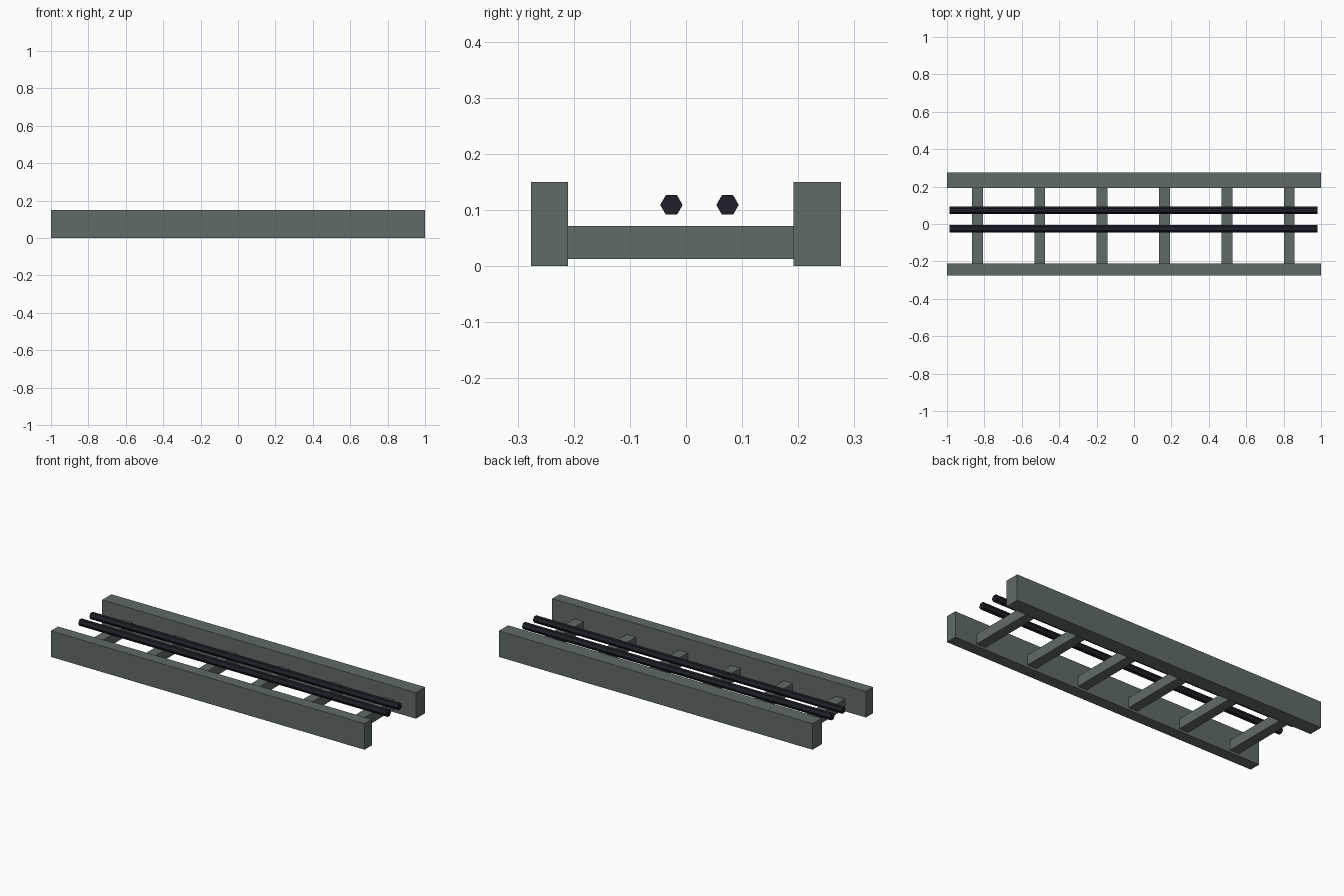
import bpy, math

if "Cube" in bpy.data.objects:
    bpy.data.objects.remove(bpy.data.objects["Cube"])


def material(name, color):
    m = bpy.data.materials.new(name)
    m.diffuse_color = (*color, 1)
    m.use_nodes = True
    m.node_tree.nodes["Principled BSDF"].inputs["Base Color"].default_value = m.diffuse_color
    return m


steel = material("grey green steel", (0.115, 0.147, 0.133))
rubber = material("black rubber", (0.013, 0.014, 0.021))


def box(name, x, y, z):
    """Box spanning the given (min, max) ranges."""
    bpy.ops.mesh.primitive_cube_add(size=1, location=[sum(r) / 2 for r in (x, y, z)])
    ob = bpy.context.object
    ob.name = name
    ob.scale = [r[1] - r[0] for r in (x, y, z)]
    bpy.ops.object.transform_apply(location=False, rotation=False, scale=True)
    ob.data.materials.append(steel)


# Side rails
box("front_rail", (-1, 1), (-0.276, -0.21), (0, 0.15))
box("back_rail", (-1, 1), (0.192, 0.276), (0, 0.15))

# Rungs between the rails
for i in range(6):
    cx = -0.837 + i / 3
    box(f"rung_{i + 1}", (cx - 0.029, cx + 0.029), (-0.212, 0.194), (0.013, 0.071))

# Hexagonal cables running along the tray
for i, y in enumerate((-0.026, 0.074)):
    bpy.ops.mesh.primitive_cylinder_add(vertices=6, radius=0.02, depth=1.966,
                                        location=(-0.003, y, 0.109),
                                        rotation=(0, math.pi / 2, 0))
    cable = bpy.context.object
    cable.name = f"cable_{i + 1}"
    cable.data.materials.append(rubber)
